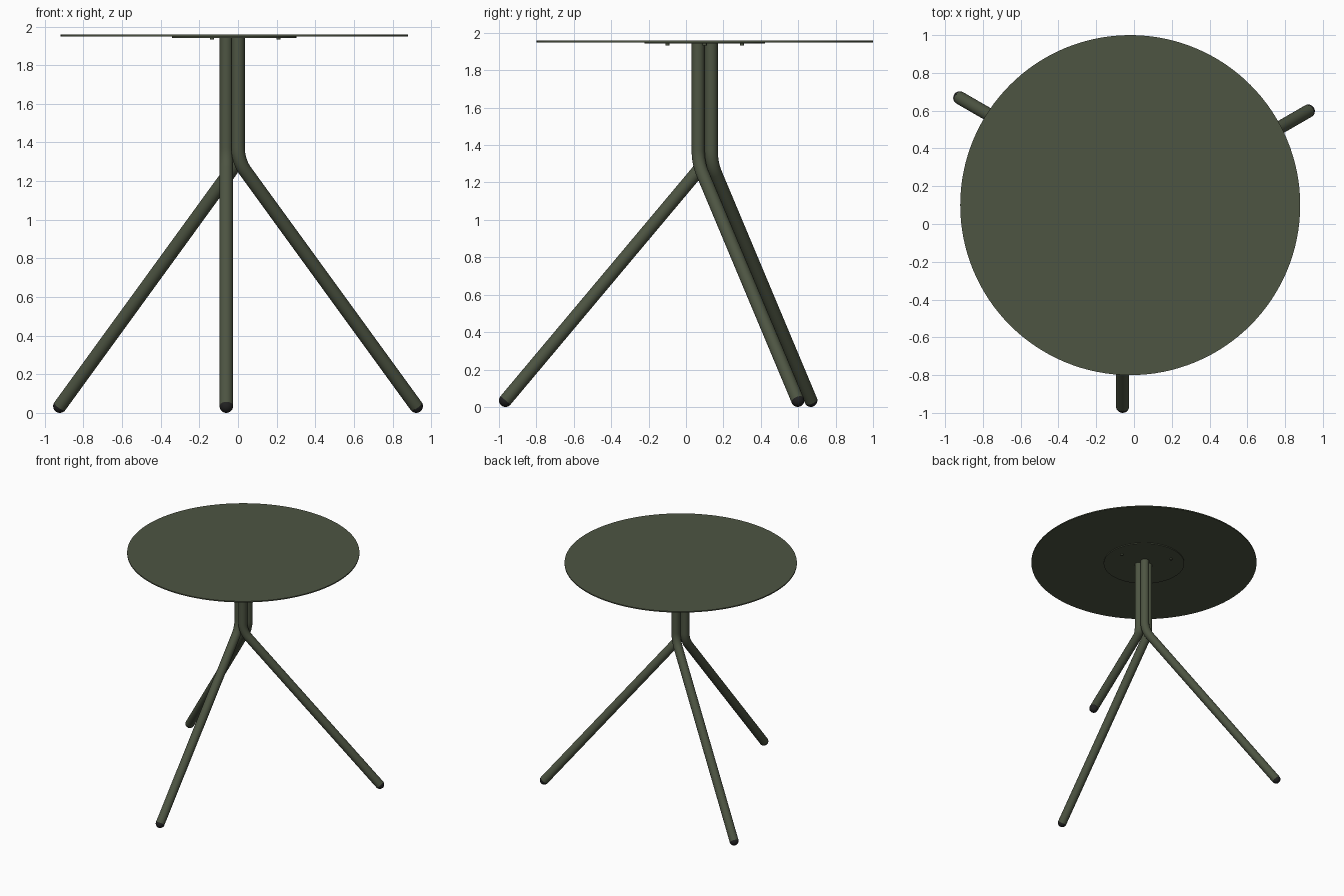
import bpy, bmesh
from math import sin, cos, tan, radians, pi
from mathutils import Vector, Matrix

if "Cube" in bpy.data.objects:
    bpy.data.objects.remove(bpy.data.objects["Cube"])

CX, CY = -0.02, 0.10      # column axis
R = 0.035                 # tube radius
RING = 2 * R / 3 ** 0.5   # three touching tubes
TILT = radians(40)
BEND = 0.19
REACH, FOOT_Z, TUBE_TOP = 1.065, 0.035, 1.944


def material(name, rgb):
    m = bpy.data.materials.new(name)
    m.diffuse_color = (*rgb, 1)
    m.use_nodes = True
    m.node_tree.nodes["Principled BSDF"].inputs["Base Color"].default_value = m.diffuse_color
    return m


green = material("olive_paint", (0.075, 0.09, 0.055))
black = material("black_plastic", (0.015, 0.015, 0.015))


def add_mesh(name, bm, mat):
    me = bpy.data.meshes.new(name)
    bm.to_mesh(me)
    bm.free()
    ob = bpy.data.objects.new(name, me)
    bpy.context.collection.objects.link(ob)
    me.materials.append(mat)
    bpy.ops.object.select_all(action='DESELECT')
    ob.select_set(True)
    bpy.context.view_layer.objects.active = ob
    bpy.ops.object.shade_smooth_by_angle(angle=radians(35))
    return ob


def disc(name, x, y, z0, z1, r, sides, mat):
    bm = bmesh.new()
    bmesh.ops.create_cone(bm, cap_ends=True, segments=sides, radius1=r, radius2=r,
                          depth=z1 - z0, matrix=Matrix.Translation((x, y, (z0 + z1) / 2)))
    return add_mesh(name, bm, mat)


# Top, mounting plate and its three screws
disc("table_top", CX, CY, 1.949, 1.958, 0.90, 128, green)
disc("mounting_plate", CX, CY, 1.942, 1.950, 0.322, 96, green)
for i in range(3):
    a = i * 2 * pi / 3
    disc(f"screw_{i + 1}", CX + 0.23 * cos(a), CY + 0.23 * sin(a), 1.932, 1.943, 0.011, 20, green)


def bent_leg(name, start, direction):
    """Vertical tube that bends outward and runs down to the foot."""
    d, up = Vector(direction), Vector((0, 0, 1))
    corner_z = FOOT_Z + REACH / tan(TILT)
    bend_z = corner_z + BEND * tan(TILT / 2)
    pts = [start + up * TUBE_TOP]
    for k in range(13):
        t = TILT * k / 12
        pts.append(start + d * BEND * (1 - cos(t)) + up * (bend_z - BEND * sin(t)))
    foot = start + d * REACH + up * FOOT_Z
    pts.append(foot)
    cu = bpy.data.curves.new(name, 'CURVE')
    cu.dimensions = '3D'
    cu.bevel_depth = R
    cu.bevel_resolution = 8
    cu.use_fill_caps = True
    sp = cu.splines.new('POLY')
    sp.points.add(len(pts) - 1)
    for p, co in zip(sp.points, pts):
        p.co = (*co, 1)
    sp.use_smooth = True
    cu.materials.append(green)
    bpy.context.collection.objects.link(bpy.data.objects.new(name, cu))
    return foot, d * sin(TILT) - up * cos(TILT)


def foot_cap(name, centre, axis):
    """Half ball closing the lower end of a leg."""
    bm = bmesh.new()
    bmesh.ops.create_uvsphere(bm, u_segments=32, v_segments=16, radius=R)
    bmesh.ops.bisect_plane(bm, geom=bm.verts[:] + bm.edges[:] + bm.faces[:],
                           plane_co=(0, 0, 0), plane_no=(0, 0, 1), clear_inner=True)
    rot = axis.to_track_quat('Z', 'Y').to_matrix().to_4x4()
    bm.transform(Matrix.Translation(centre) @ rot)
    add_mesh(name, bm, black)


# Each tube leaves the bundle sideways, giving the twisted tripod
for i, side in enumerate(("front", "right", "left")):
    a = pi + i * 2 * pi / 3
    start = Vector((CX + RING * cos(a), CY + RING * sin(a), 0))
    end, axis = bent_leg(f"{side}_leg", start, (cos(a + pi / 2), sin(a + pi / 2), 0))
    foot_cap(f"{side}_foot", end, axis)
